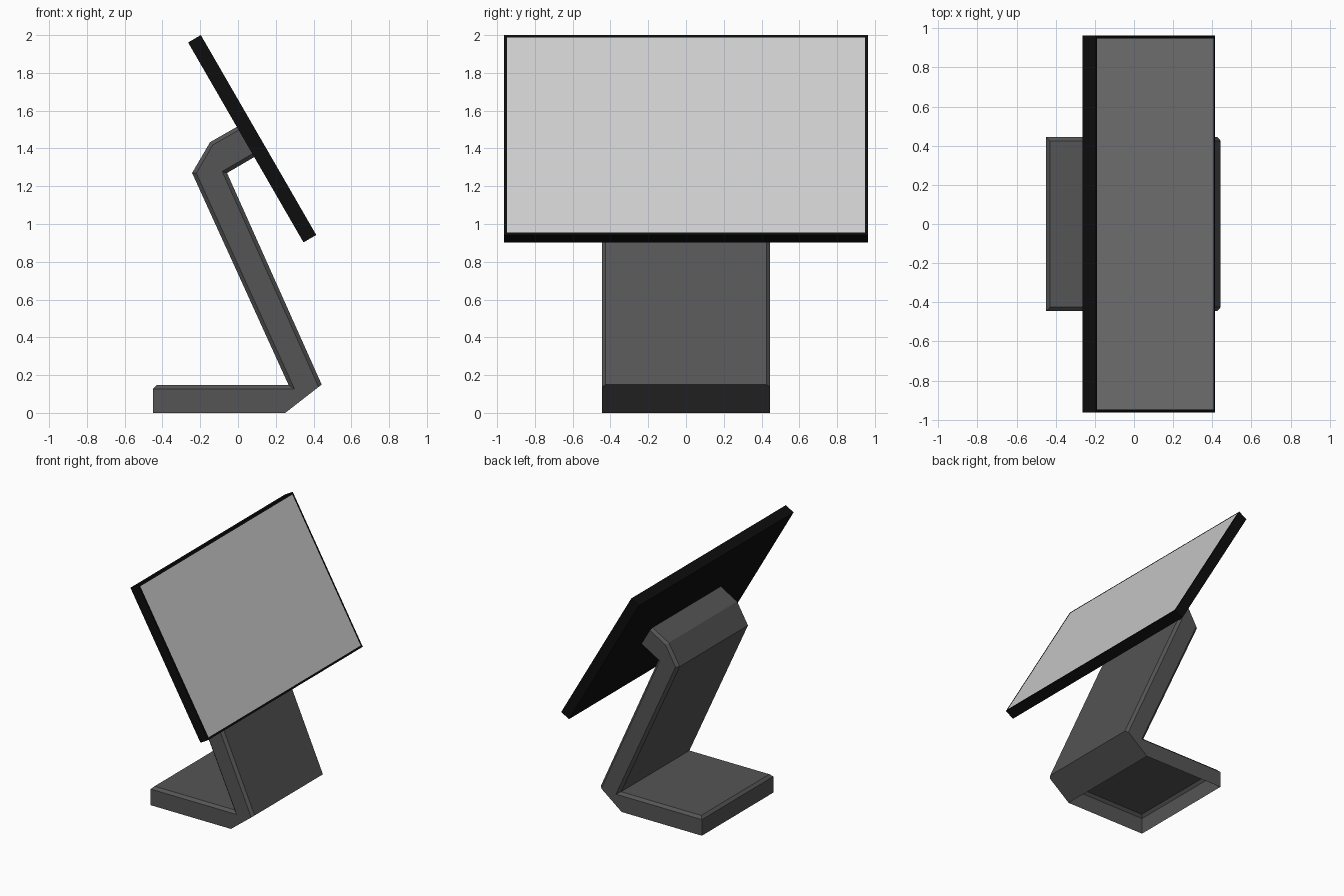
import bpy, bmesh, math
from mathutils import Matrix

if "Cube" in bpy.data.objects:
    bpy.data.objects.remove(bpy.data.objects["Cube"])


def material(name, value):
    m = bpy.data.materials.new(name)
    m.diffuse_color = (value, value, value, 1)
    m.use_nodes = True
    m.node_tree.nodes["Principled BSDF"].inputs["Base Color"].default_value = m.diffuse_color
    return m


def add_object(name, bm, *mats):
    me = bpy.data.meshes.new(name)
    bm.to_mesh(me)
    bm.free()
    for m in mats:
        me.materials.append(m)
    ob = bpy.data.objects.new(name, me)
    bpy.context.collection.objects.link(ob)
    return ob


# Folded stand: side profile (x, z) extruded across y
HALF_Y = 0.445
profile = [(-0.45, 0), (0.25, 0), (0.443, 0.15), (-0.058, 1.27), (0.087, 1.355),
           (-0.005, 1.515), (-0.148, 1.433), (-0.243, 1.27), (0.268, 0.147), (-0.45, 0.147)]
bm = bmesh.new()
sides = [[bm.verts.new((x, y, z)) for x, z in profile] for y in (-HALF_Y, HALF_Y)]
for s in sides:
    bm.faces.new(s)
n = len(profile)
strips = []
for i in range(n):
    j = (i + 1) % n
    strips.append(bm.faces.new((sides[0][i], sides[0][j], sides[1][j], sides[1][i])))
bmesh.ops.recalc_face_normals(bm, faces=bm.faces[:])
# Chamfer the long side edges and the rear top edge of the base
chamfer = [bm.edges.get((s[i], s[i + 1])) for s in sides for i in (2, 3, 5, 6, 7, 8)]
chamfer.append(bm.edges.get((sides[0][9], sides[1][9])))
# Hollow underside and hidden arm end stay open
bottom, arm_end = strips[0], strips[4]
bmesh.ops.bevel(bm, geom=chamfer, offset=0.02, segments=1, affect='EDGES', profile=0.5)
bm.normal_update()
open_faces = [f for f in bm.faces
              if all(abs(v.co.z) < 1e-4 for v in f.verts)]
bmesh.ops.delete(bm, geom=open_faces, context='FACES')
add_object("stand", bm, material("dark_grey", 0.09))

# Tilted monitor: thin slab with an inset display face
bm = bmesh.new()
bmesh.ops.create_cube(bm, size=1, matrix=Matrix.Diagonal((0.078, 1.925, 1.222, 1)))
front = max(bm.faces, key=lambda f: f.calc_center_median().x)
bmesh.ops.inset_region(bm, faces=[front], thickness=0.022)
front.material_index = 1
monitor = add_object("monitor", bm, material("black", 0.004), material("display", 0.75))
monitor.location = (0.075, 0, 1.4515)
monitor.rotation_euler = (0, math.radians(-30), 0)
